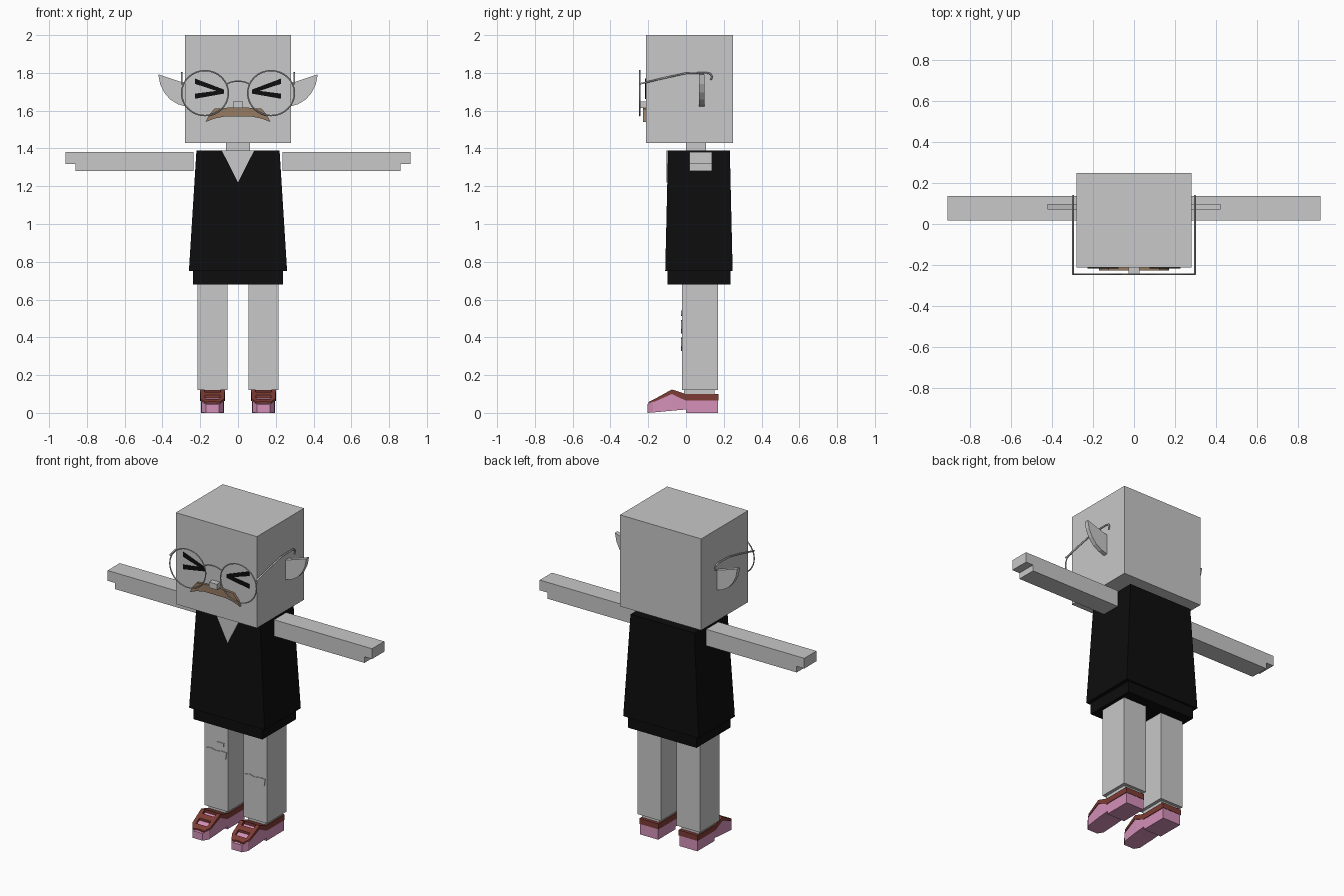
import bpy, bmesh, math
from mathutils import Vector

cube = bpy.data.objects.get("Cube")
if cube:
    bpy.data.objects.remove(cube, do_unlink=True)


def material(name, r, g, b):
    m = bpy.data.materials.new(name)
    m.use_nodes = True
    m.diffuse_color = (r, g, b, 1)
    m.node_tree.nodes["Principled BSDF"].inputs["Base Color"].default_value = (r, g, b, 1)
    return m


GREY = material("light grey", 0.58, 0.58, 0.58)
BLACK = material("black", 0.004, 0.004, 0.004)
PINK = material("pink", 0.66, 0.28, 0.48)
RUST = material("rust red", 0.21, 0.045, 0.035)
BROWN = material("moustache brown", 0.31, 0.2, 0.125)


def finish(name, bm, mat):
    bmesh.ops.recalc_face_normals(bm, faces=bm.faces)
    mesh = bpy.data.meshes.new(name)
    bm.to_mesh(mesh)
    bm.free()
    mesh.materials.append(mat)
    obj = bpy.data.objects.new(name, mesh)
    bpy.context.collection.objects.link(obj)
    return obj


def loft(name, rings, mat):
    """Skin matching closed rings of points and cap both ends."""
    bm = bmesh.new()
    loops = [[bm.verts.new(p) for p in ring] for ring in rings]
    for a, b in zip(loops, loops[1:]):
        for i in range(len(a)):
            j = (i + 1) % len(a)
            bm.faces.new((a[i], a[j], b[j], b[i]))
    bm.faces.new(loops[0])
    bm.faces.new(loops[-1])
    return finish(name, bm, mat)


def rect(x0, x1, y0, y1, z):
    return [(x0, y0, z), (x1, y0, z), (x1, y1, z), (x0, y1, z)]


def box(name, x0, x1, y0, y1, z0, z1, mat):
    return loft(name, [rect(x0, x1, y0, y1, z0), rect(x0, x1, y0, y1, z1)], mat)


def prism(name, outline, y0, y1, mat):
    """Extrude an x-z outline along y."""
    return loft(name, [[(x, y, z) for x, z in outline] for y in (y0, y1)], mat)


def wire(name, points, mat, radius=0.004):
    curve = bpy.data.curves.new(name, "CURVE")
    curve.dimensions = "3D"
    curve.bevel_depth = radius
    curve.bevel_resolution = 1
    curve.use_fill_caps = True
    spline = curve.splines.new("POLY")
    spline.points.add(len(points) - 1)
    for p, co in zip(spline.points, points):
        p.co = (*co, 1)
    curve.materials.append(mat)
    obj = bpy.data.objects.new(name, curve)
    bpy.context.collection.objects.link(obj)
    return obj


# Head, neck and garment
box("head", -0.28, 0.28, -0.213, 0.25, 1.43, 2.0, GREY)
box("neck", -0.063, 0.063, 0.0, 0.105, 1.37, 1.45, GREY)
loft("tunic", [rect(-0.26, 0.26, -0.11, 0.247, 0.75),
               rect(-0.22, 0.22, -0.095, 0.232, 1.39)], BLACK)
box("shorts", -0.237, 0.237, -0.098, 0.235, 0.68, 0.76, BLACK)
prism("neckline", [(-0.085, 1.388), (0.085, 1.388), (0, 1.22)], -0.102, -0.094, GREY)

# Nose and moustache
box("nose", -0.027, 0.027, -0.247, -0.21, 1.613, 1.648, GREY)
half = [(0.04, 1.617), (0.125, 1.61), (0.155, 1.575), (0.172, 1.54),
        (0.125, 1.558), (0.075, 1.568)]
prism("moustache", half + [(-x, z) for x, z in reversed(half)], -0.228, -0.21, BROWN)

# Shoe parts along y: (y, half width, bottom, top)
SHOE = [(-0.205, 0.035, 0.0, 0.045), (-0.175, 0.057, 0.002, 0.06),
        (-0.07, 0.062, 0.012, 0.105), (0.0, 0.062, 0.018, 0.066)]
TRIM = [(-0.198, 0.04, 0.046, 0.058), (-0.165, 0.062, 0.06, 0.074),
        (-0.075, 0.066, 0.1, 0.124), (0.0, 0.066, 0.064, 0.1)]


def between(stations, y):
    for a, b in zip(stations, stations[1:]):
        if a[0] <= y <= b[0]:
            t = (y - a[0]) / (b[0] - a[0])
            return [p + (q - p) * t for p, q in zip(a, b)]


def shoe(side, c):
    loft(side + "_shoe_toe", [[(c - w, y, b), (c + w, y, b), (c + w, y, t), (c - w, y, t)]
                              for y, w, b, t in SHOE], PINK)
    box(side + "_shoe_heel", c - 0.062, c + 0.062, 0, 0.17, 0, 0.067, PINK)
    box(side + "_shoe_collar", c - 0.066, c + 0.066, 0, 0.172, 0.066, 0.1, RUST)
    for e in (-1, 1):
        loft(side + "_shoe_side_trim",
             [[(c + e * (w - 0.024), y, b), (c + e * w, y, b),
               (c + e * w, y, t), (c + e * (w - 0.024), y, t)] for y, w, b, t in TRIM], RUST)
    for y0, y1 in ((-0.195, -0.165), (-0.13, -0.1), (-0.07, -0.001)):
        ends = [between(TRIM, y) for y in (y0, y1)]
        loft(side + "_shoe_strap",
             [[(c - w, y, b), (c + w, y, b), (c + w, y, t), (c - w, y, t)]
              for y, w, b, t in ends], RUST)


# Paired parts
for s, side in ((-1, "right"), (1, "left")):
    # Arm with a stepped hand
    prism(side + "_arm", [(s * x, z) for x, z in (
        (0.235, 1.28), (0.86, 1.28), (0.86, 1.318), (0.912, 1.318),
        (0.912, 1.382), (0.235, 1.382))], 0.018, 0.138, GREY)

    # Leg, ankle and shoe
    c = s * 0.135
    box(side + "_leg", c - 0.08, c + 0.08, -0.022, 0.17, 0.122, 0.69, GREY)
    box(side + "_ankle", c - 0.06, c + 0.06, -0.01, 0.152, 0.09, 0.13, GREY)
    shoe(side, c)

    # Pointed ear
    prism(side + "_ear", [(s * x, z) for x, z in (
        (0.27, 1.745), (0.3, 1.752), (0.422, 1.792), (0.412, 1.74), (0.39, 1.695),
        (0.36, 1.66), (0.32, 1.635), (0.27, 1.62))], 0.07, 0.097, GREY)

    # Squeezed-shut eye made of two bars
    for name, bar in (("upper", [(0.228, 1.77), (0.228, 1.742), (0.075, 1.692), (0.075, 1.712)]),
                      ("lower", [(0.228, 1.69), (0.228, 1.663), (0.075, 1.69), (0.075, 1.71)])):
        prism(side + "_eye_" + name, [(s * x, z) for x, z in bar], -0.218, -0.21, BLACK)

    # Glasses rim and temple
    bpy.ops.mesh.primitive_torus_add(
        location=(s * 0.175, -0.245, 1.693), rotation=(math.pi / 2, 0, 0),
        major_radius=0.124, minor_radius=0.004, major_segments=32, minor_segments=6)
    rim = bpy.context.object
    rim.name = side + "_glasses_rim"
    rim.scale = (1, 0.96, 1)
    rim.data.materials.append(GREY)
    bpy.ops.object.shade_smooth_by_angle()
    wire(side + "_glasses_temple", [(s * 0.298, y, z) for y, z in (
        (-0.245, 1.742), (-0.12, 1.772), (0, 1.798), (0.11, 1.8),
        (0.13, 1.795), (0.138, 1.78), (0.132, 1.762))], GREY, 0.005)

wire("glasses_bridge", [(x, -0.245, 1.757 - 12 * x * x * 0.35)
                        for x in (-0.058, -0.035, -0.012, 0.012, 0.035, 0.058)], GREY)


# Knee patches
def patch(name, cx, cz, shape):
    prism(name, [(cx + x, cz + z) for x, z in shape], -0.027, -0.02, GREY)


KNEE = [(-0.072, 0.03), (-0.035, 0.036), (0, 0.028), (0.04, 0.034), (0.072, 0.032),
        (0.066, -0.012), (0.035, -0.034), (-0.03, -0.036), (-0.06, -0.015)]
patch("right_knee_patch", -0.133, 0.457, KNEE)
patch("left_knee_patch", 0.133, 0.363, KNEE)
patch("right_small_patch", -0.113, 0.527, [(-0.033, -0.014), (0.03, -0.01), (0.034, 0.015),
                                           (-0.01, 0.016), (-0.028, 0.004)])
